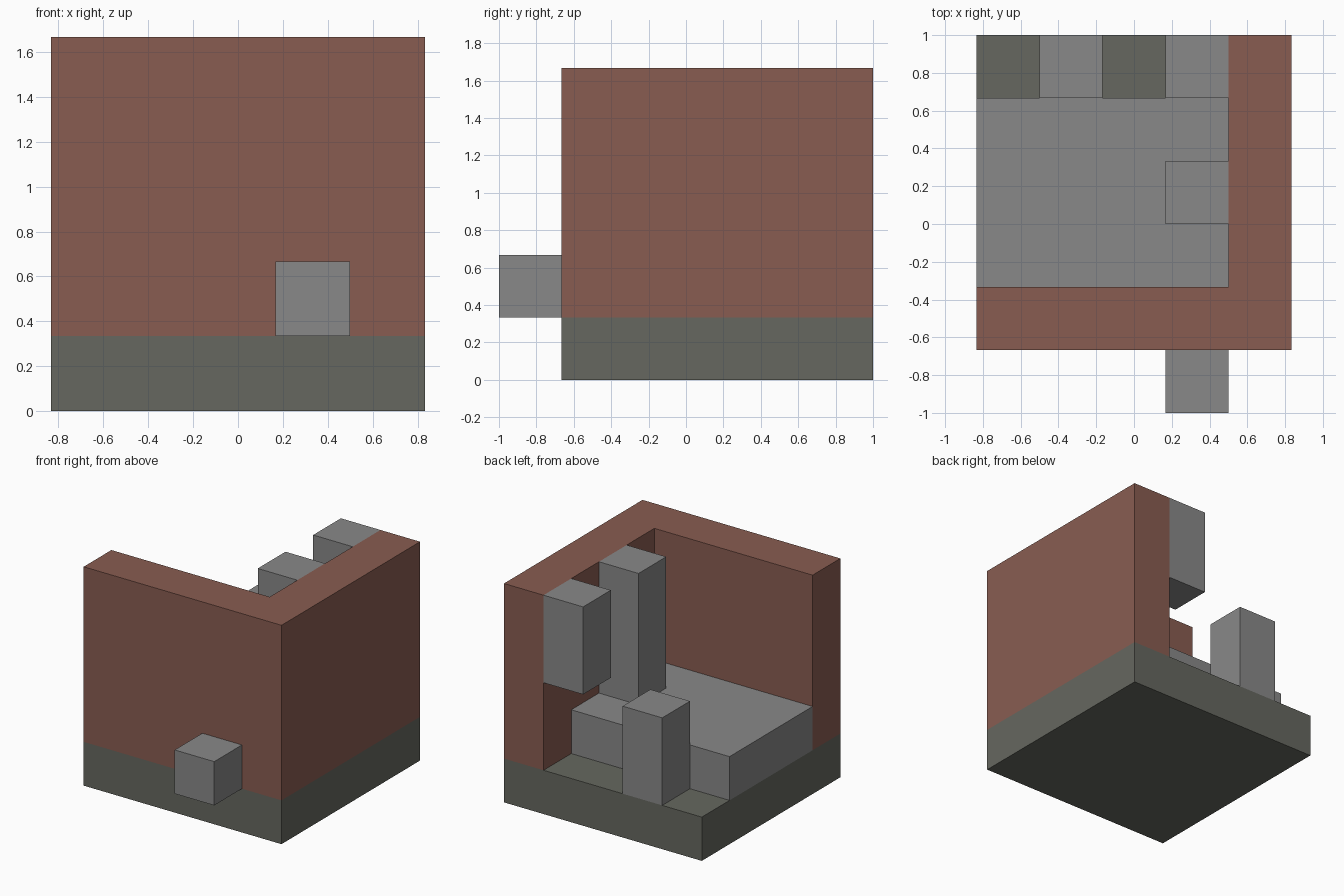
import bpy
import bmesh
from mathutils import Vector

if "Cube" in bpy.data.objects:
    bpy.data.objects.remove(bpy.data.objects["Cube"], do_unlink=True)

U = 1 / 3                        # one grid cell
ORIGIN = Vector((-2.5, -3, 0))   # centres the 5 x 6 cell layout


def material(name, colour):
    mat = bpy.data.materials.new(name)
    mat.use_nodes = True
    mat.diffuse_color = (*colour, 1)
    bsdf = next(n for n in mat.node_tree.nodes if n.type == "BSDF_PRINCIPLED")
    bsdf.inputs["Base Color"].default_value = (*colour, 1)
    return mat


def prism(name, outline, bottom, top, mat):
    """Extrude a plan outline, given in cells, from bottom to top."""
    bm = bmesh.new()
    verts = [bm.verts.new((Vector((x, y, bottom)) + ORIGIN) * U) for x, y in outline]
    face = bm.faces.new(verts)
    result = bmesh.ops.extrude_face_region(bm, geom=[face], use_keep_orig=True)
    raised = [g for g in result["geom"] if isinstance(g, bmesh.types.BMVert)]
    bmesh.ops.translate(bm, verts=raised, vec=(0, 0, (top - bottom) * U))
    bmesh.ops.recalc_face_normals(bm, faces=bm.faces[:])
    mesh = bpy.data.meshes.new(name)
    bm.to_mesh(mesh)
    bm.free()
    mesh.materials.append(mat)
    obj = bpy.data.objects.new(name, mesh)
    bpy.context.collection.objects.link(obj)
    return obj


def box(name, low, high, mat):
    (x0, y0, z0), (x1, y1, z1) = low, high
    return prism(name, [(x0, y0), (x1, y0), (x1, y1), (x0, y1)], z0, z1, mat)


brick = material("brick red", (0.25, 0.108, 0.083))
stone = material("stone grey", (0.247, 0.247, 0.247))
olive = material("dark olive grey", (0.132, 0.137, 0.115))

# Floor slab and the L-shaped wall standing on it
box("floor_slab", (0, 1, 0), (5, 6, 1), olive)
prism("corner_wall", [(0, 1), (5, 1), (5, 6), (4, 6), (4, 2), (0, 2)], 1, 5, brick)

# Raised platform inside the walls, with a pillar on it
box("platform", (0, 2, 1), (4, 5, 2), stone)
box("wall_pillar", (3, 3, 2), (4, 4, 5), stone)

# Free-standing post, hanging block and outside step
box("back_post", (1, 5, 1), (2, 6, 3), stone)
box("hanging_block", (3, 5, 3), (4, 6, 5), stone)
box("front_step", (3, 0, 1), (4, 1, 2), stone)
